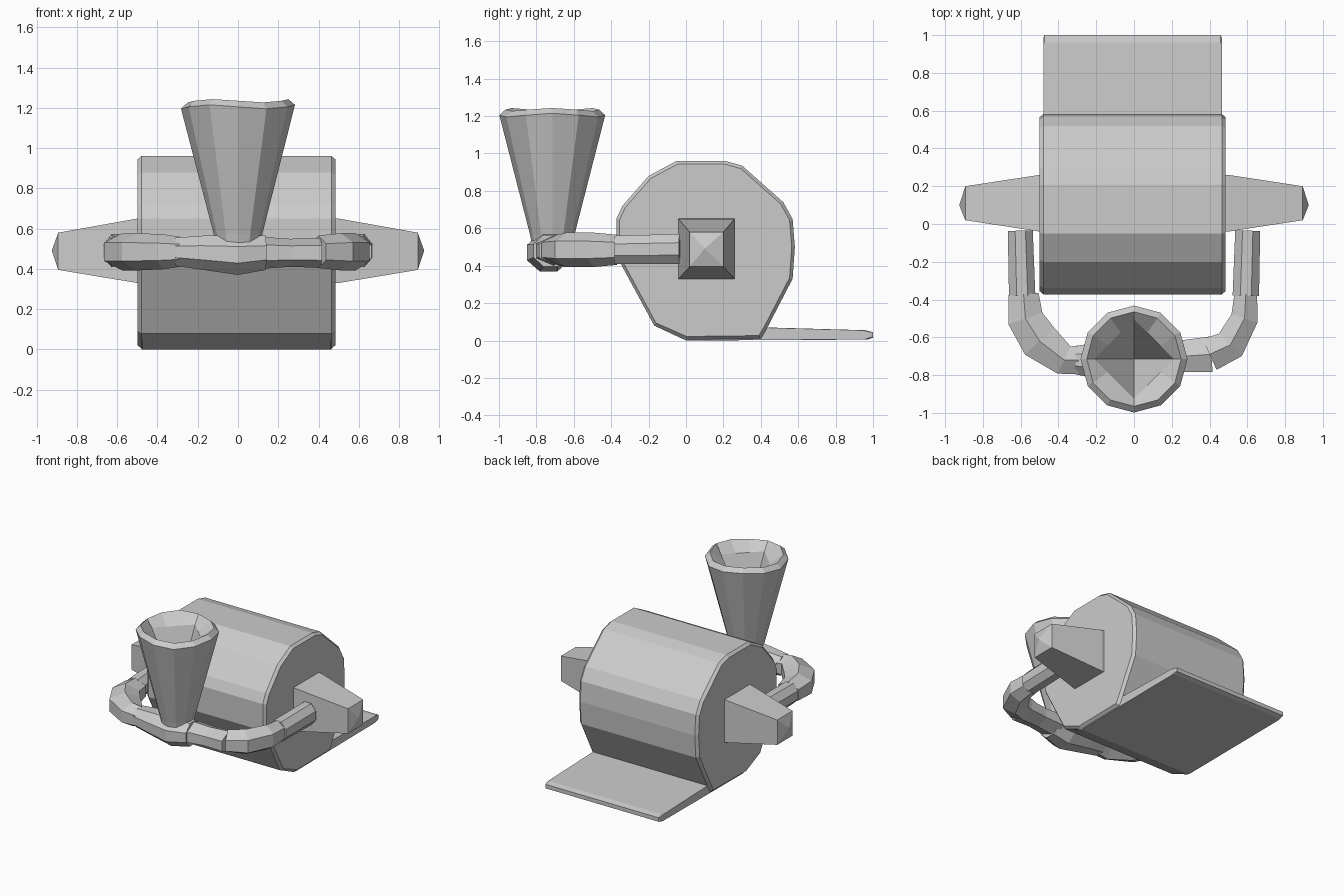
import bpy, bmesh, math
from mathutils import Vector

if "Cube" in bpy.data.objects:
    bpy.data.objects.remove(bpy.data.objects["Cube"])


def loft(name, rings):
    """Skin a list of rings; a ring with one point closes to a tip."""
    bm = bmesh.new()
    vs = [[bm.verts.new(p) for p in r] for r in rings]
    for a, b in zip(vs, vs[1:]):
        n = max(len(a), len(b))
        for i in range(n):
            j = (i + 1) % n
            if len(b) == 1:
                bm.faces.new((a[i], a[j], b[0]))
            else:
                bm.faces.new((a[i], a[j], b[j], b[i]))
    for r in (vs[0], vs[-1]):
        if len(r) > 2:
            bm.faces.new(r)
    bmesh.ops.recalc_face_normals(bm, faces=bm.faces)
    me = bpy.data.meshes.new(name)
    bm.to_mesh(me)
    bm.free()
    ob = bpy.data.objects.new(name, me)
    bpy.context.collection.objects.link(ob)
    return ob


def extrude_x(name, profile, x0, x1, bevel, centre):
    """Extrude a (y, z) profile along x with slightly chamfered ends."""
    def ring(x, s):
        return [(x, centre[0] + (y - centre[0]) * s, centre[1] + (z - centre[1]) * s)
                for y, z in profile]
    s = 0.965
    return loft(name, [ring(x0, s), ring(x0 + bevel, 1), ring(x1 - bevel, 1), ring(x1, s)])


def tube(name, path, sides=8):
    """Level faceted tube through (x, y, z, half width, half height) stations."""
    rings = []
    for i, (x, y, z, w, h) in enumerate(path):
        a, b = path[max(i - 1, 0)], path[min(i + 1, len(path) - 1)]
        t = Vector((b[0] - a[0], b[1] - a[1], 0)).normalized()
        n = Vector((-t.y, t.x, 0))
        k = 1 / math.cos(math.pi / sides)
        rings.append([Vector((x, y, z)) + n * (w * k * math.cos(q)) + Vector((0, 0, h * k * math.sin(q)))
                      for q in ((j + 0.5) * math.tau / sides for j in range(sides))])
    return loft(name, rings)


# Drum body
drum = [(-0.05, 0.96), (0.21, 0.96), (0.30, 0.935), (0.52, 0.74), (0.57, 0.65), (0.582, 0.50),
        (0.57, 0.33), (0.43, 0.06), (0.40, 0.01), (0.0, 0.005), (-0.17, 0.08), (-0.30, 0.32),
        (-0.37, 0.45), (-0.372, 0.65), (-0.34, 0.72), (-0.20, 0.88)]
extrude_x("drum_body", drum, -0.50, 0.485, 0.02, (0.1, 0.48))

# Base plate
plate = [(0.0, 0.0), (0.97, 0.005), (1.0, 0.015), (1.0, 0.045), (0.96, 0.055), (0.43, 0.07), (-0.16, 0.075)]
extrude_x("base_plate", plate, -0.48, 0.465, 0.006, (0.5, 0.03))

# Tapered side hubs
for side, tag in ((1, "right"), (-1, "left")):
    def square(x, y0, y1, z0, z1):
        return [(side * x, y0, z0), (side * x, y1, z0), (side * x, y1, z1), (side * x, y0, z1)]
    loft("side_hub_" + tag, [square(0.43, -0.045, 0.26, 0.33, 0.655),
                             square(0.50, -0.04, 0.26, 0.33, 0.65),
                             square(0.893, 0.02, 0.20, 0.395, 0.58),
                             [(side * 0.925, 0.10, 0.49)]])

    # Straight arm, curved elbow and front link
    tube("arm_" + tag, [(side * 0.602, -0.035, 0.49, 0.066, 0.08),
                        (side * 0.592, -0.38, 0.485, 0.07, 0.075)])

tube("elbow_left", [(-0.585, -0.37, 0.485, 0.08, 0.07), (-0.575, -0.50, 0.485, 0.095, 0.08),
                    (-0.50, -0.62, 0.485, 0.105, 0.08), (-0.37, -0.72, 0.485, 0.08, 0.075),
                    (-0.29, -0.72, 0.485, 0.075, 0.065)], 6)
tube("elbow_right", [(0.592, -0.37, 0.485, 0.06, 0.07), (0.585, -0.50, 0.485, 0.072, 0.08),
                     (0.51, -0.64, 0.485, 0.085, 0.08), (0.40, -0.69, 0.485, 0.09, 0.07)], 6)
tube("link_right", [(0.41, -0.69, 0.48, 0.095, 0.065), (0.26, -0.70, 0.48, 0.085, 0.06),
                    (0.10, -0.71, 0.48, 0.095, 0.07)], 6)

# Front knuckle carrying the funnel
tube("front_knuckle", [(-0.31, -0.72, 0.485, 0.075, 0.07), (-0.17, -0.725, 0.48, 0.10, 0.085),
                       (0.0, -0.735, 0.47, 0.115, 0.10), (0.135, -0.725, 0.48, 0.09, 0.085)])


# Hollow funnel: outer wall, uneven rim, pointed hollow
def circle(r, z, wobble=0.0):
    return [(r * math.cos(q), -0.715 + r * math.sin(q), z + wobble * math.cos(3 * q))
            for q in (i * math.tau / 12 for i in range(12))]


def diamond(r, z):
    pts = []
    for i in range(12):
        c, f = divmod(i, 3)
        a, b = c * math.pi / 2, (c + 1) * math.pi / 2
        f /= 3
        pts.append((r * ((1 - f) * math.cos(a) + f * math.cos(b)),
                    -0.715 + r * ((1 - f) * math.sin(a) + f * math.sin(b)), z))
    return pts


loft("funnel", [circle(0.11, 0.52), circle(0.12, 0.57), circle(0.283, 1.205, 0.01),
                circle(0.25, 1.235, 0.008), diamond(0.21, 1.17), [(0, -0.715, 0.75)]])
